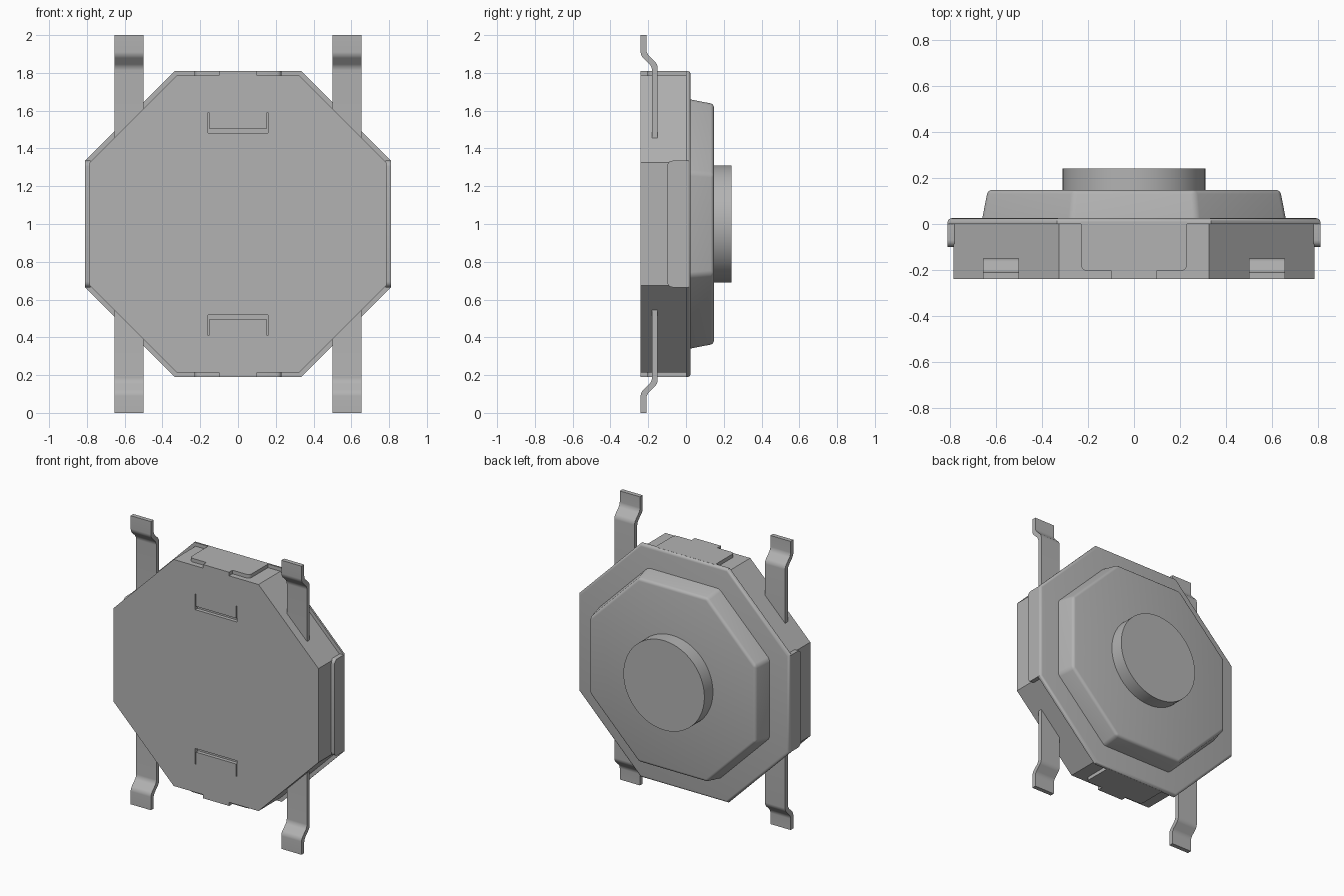
import bpy, bmesh, math
from mathutils import Vector

if "Cube" in bpy.data.objects:
    bpy.data.objects.remove(bpy.data.objects["Cube"], do_unlink=True)

grey = bpy.data.materials.new("satin grey")
grey.use_nodes = True
colour = (0.45, 0.45, 0.45, 1)
grey.diffuse_color = colour
grey.node_tree.nodes["Principled BSDF"].inputs["Base Color"].default_value = colour

MID = 1.0      # height of the centre axis
FRONT = -0.24  # front plane of the housing


def finish(name, bm):
    bmesh.ops.recalc_face_normals(bm, faces=bm.faces[:])
    mesh = bpy.data.meshes.new(name)
    bm.to_mesh(mesh)
    bm.free()
    mesh.materials.append(grey)
    obj = bpy.data.objects.new(name, mesh)
    bpy.context.collection.objects.link(obj)
    bpy.ops.object.select_all(action='DESELECT')
    obj.select_set(True)
    bpy.context.view_layer.objects.active = obj
    bpy.ops.object.shade_smooth_by_angle(angle=math.radians(30))
    return obj


def plate(name, outline, place, push, corners=(), radius=0.03):
    """Extrude a 2D outline; place maps it into space, listed corners are rounded."""
    bm = bmesh.new()
    verts = [bm.verts.new(place(a, b)) for a, b in outline]
    bm.faces.new(verts)
    if corners:
        bmesh.ops.bevel(bm, geom=[verts[i] for i in corners], offset=radius,
                        segments=5, profile=0.5, affect='VERTICES')
    made = bmesh.ops.extrude_face_region(bm, geom=bm.faces[:])
    moved = [g for g in made["geom"] if isinstance(g, bmesh.types.BMVert)]
    bmesh.ops.translate(bm, verts=moved, vec=Vector(push))
    return finish(name, bm)


def disc(name, sides, y0, y1, r0, r1, radius=0.0, all_edges=False):
    """Frustum along y; r0 and r1 are distances to the flats."""
    bm = bmesh.new()
    rings = []
    for y, r in ((y0, r0), (y1, r1)):
        r /= math.cos(math.pi / sides)
        angles = [(i + 0.5) * math.tau / sides for i in range(sides)]
        rings.append([bm.verts.new((r * math.cos(t), y, MID + r * math.sin(t)))
                      for t in angles])
    bm.faces.new(rings[0])
    bm.faces.new(rings[1])
    for i in range(sides):
        j = (i + 1) % sides
        bm.faces.new((rings[0][i], rings[0][j], rings[1][j], rings[1][i]))
    if radius:
        back = set(rings[1])
        edges = [e for e in bm.edges if all(v in back for v in e.verts)
                 or (all_edges and any(v in back for v in e.verts))]
        bmesh.ops.bevel(bm, geom=edges, offset=radius, segments=4, profile=0.5,
                        affect='EDGES', clamp_overlap=True)
    return finish(name, bm)


def box_cutter(x, z, sx, sz):
    bpy.ops.mesh.primitive_cube_add(size=1, location=(x, FRONT, z))
    cutter = bpy.context.object
    cutter.scale = (sx, 0.05, sz)
    cutter.hide_render = True
    return cutter


# Housing, metal cover, raised octagon and round button
housing = disc("housing", 8, FRONT, 0.005, 0.785, 0.785)
disc("cover_plate", 8, 0, 0.025, 0.81, 0.81, 0.018)
disc("raised_octagon", 8, 0.02, 0.148, 0.66, 0.635, 0.018, True)
disc("push_button", 72, 0.14, 0.242, 0.31, 0.31, 0.014)

# U-shaped latch slits in the front of the housing
for s in (1, -1):
    slits = [(0, 0.493, 0.32, 0.024), (-0.157, 0.537, 0.006, 0.106),
             (0.157, 0.537, 0.006, 0.106)]
    for x, z, sx, sz in slits:
        cutter = box_cutter(x, MID + s * z, sx, sz)
        cut = housing.modifiers.new("slit", 'BOOLEAN')
        cut.operation = 'DIFFERENCE'
        cut.solver = 'EXACT'
        cut.object = cutter
        bpy.context.view_layer.objects.active = housing
        bpy.ops.object.modifier_apply(modifier=cut.name)
        bpy.data.objects.remove(cutter, do_unlink=True)

# Cover tabs folded over the sides, top and bottom
side_tab = [(-0.335, 0.01), (0.335, 0.01), (0.335, -0.1), (-0.335, -0.1)]
clip_tab = [(-0.23, 0.01), (0.23, 0.01), (0.23, -0.203), (0.1, -0.203),
            (0.1, FRONT), (-0.1, FRONT), (-0.1, -0.203), (-0.23, -0.203)]
for s, side, end in ((1, "left", "top"), (-1, "right", "bottom")):
    plate(side + "_cover_tab", side_tab,
          lambda a, y: (s * 0.78, y, MID + a), (s * 0.03, 0, 0), (2, 3))
    plate(end + "_clip_tab", clip_tab,
          lambda a, y: (a, y, MID + s * 0.78), (0, 0, s * 0.03), (2, 7), 0.025)

# Four cranked legs, bent forward at their ends
leg = [(-0.15, 0.3), (-0.15, 0.845), (-0.21, 0.905), (-0.21, 1.0),
       (-0.24, 1.0), (-0.24, 0.892), (-0.18, 0.832), (-0.18, 0.3)]
for sx, side in ((1, "left"), (-1, "right")):
    for sz, end in ((1, "upper"), (-1, "lower")):
        plate(end + "_" + side + "_leg", leg,
              lambda y, h: (sx * 0.5, y, MID + sz * h), (sx * 0.155, 0, 0),
              (1, 2, 5, 6), 0.018)
